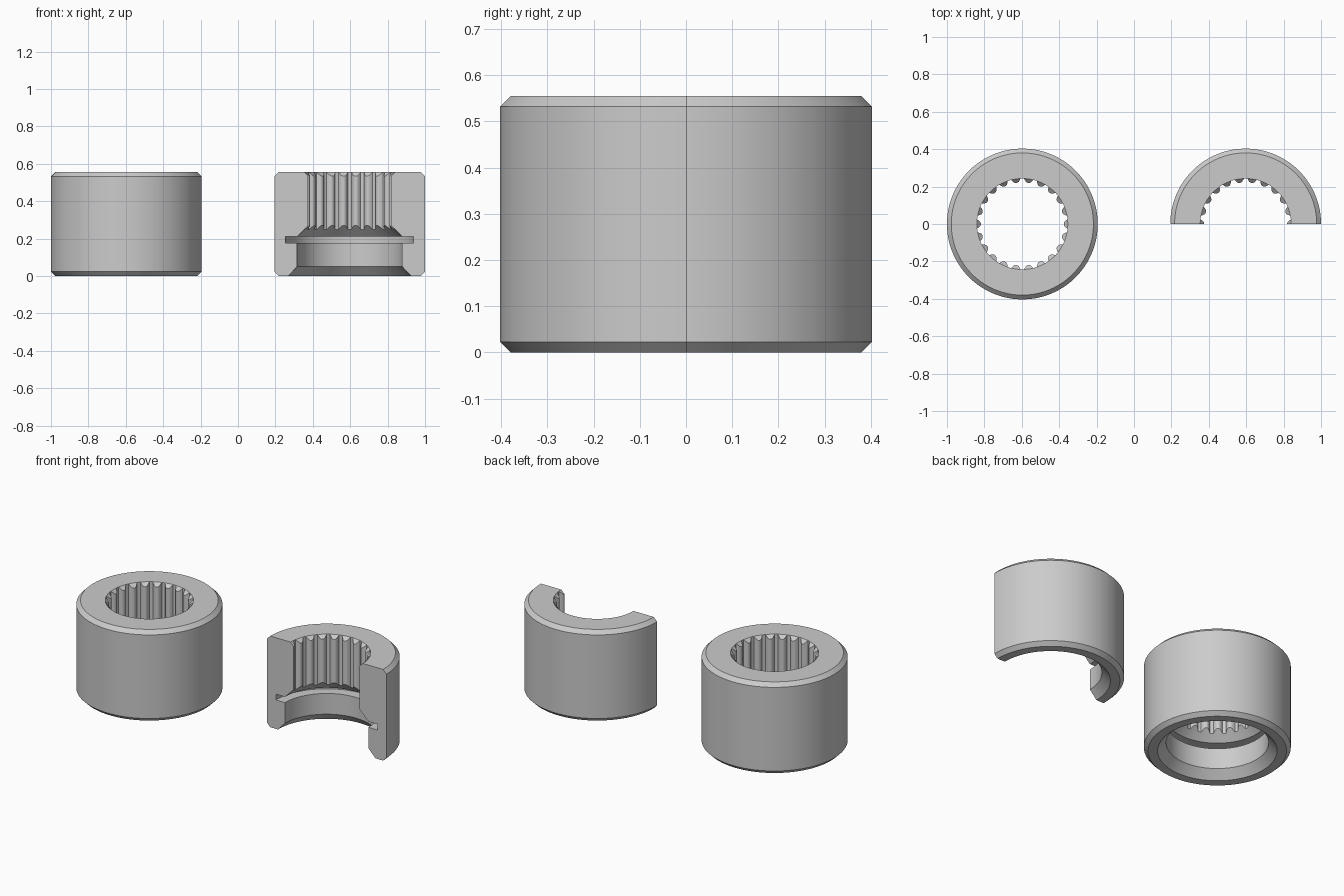
import bpy, bmesh, math

if "Cube" in bpy.data.objects:
    bpy.data.objects.remove(bpy.data.objects["Cube"])

TEETH = 22
R_OUT, HEIGHT, BEVEL = 0.403, 0.555, 0.023
R_ROOT, R_TIP = 0.243, 0.222
# one spline tooth period: (fraction of pitch, tooth height 0..1)
TOOTH = [(0, 1), (.1, .97), (.2, .8), (.29, .4), (.36, 0), (.5, 0),
         (.64, 0), (.71, .4), (.8, .8), (.9, .97)]


def section(h):
    """Closed wall profile (radius, z) for tooth height h."""
    r = R_ROOT - (R_ROOT - R_TIP) * h
    return [
        # outer wall with chamfers
        (R_OUT - BEVEL, 0), (R_OUT, BEVEL), (R_OUT, HEIGHT - BEVEL), (R_OUT - BEVEL, HEIGHT),
        # splined bore, chamfered at both ends
        (R_ROOT, HEIGHT), (r, HEIGHT - (R_ROOT - r)), (r, 0.211 + (0.281 - r)),
        # lower cone, retaining groove, counterbore and entry chamfer
        (0.281, 0.211), (0.342, 0.211), (0.342, 0.176), (0.281, 0.176), (0.281, 0.05), (0.328, 0),
    ]


def sleeve(name, cx, teeth, closed):
    pitch = 2 * math.pi / TEETH
    steps = [((i + f) * pitch, h) for i in range(teeth) for f, h in TOOTH]
    if not closed:
        steps.append((teeth * pitch, 1))
    bm = bmesh.new()
    rings = [[bm.verts.new((r * math.cos(a), r * math.sin(a), z)) for r, z in section(h)]
             for a, h in steps]
    pairs = list(zip(rings, rings[1:]))
    if closed:
        pairs.append((rings[-1], rings[0]))
    n = len(rings[0])
    for a, b in pairs:
        for j in range(n):
            k = (j + 1) % n
            bm.faces.new((a[j], b[j], b[k], a[k]))
    # flat section faces of the cutaway
    if not closed:
        bm.faces.new(rings[0])
        bm.faces.new(rings[-1][::-1])
    bmesh.ops.remove_doubles(bm, verts=bm.verts, dist=1e-5)
    bmesh.ops.recalc_face_normals(bm, faces=bm.faces)
    me = bpy.data.meshes.new(name)
    bm.to_mesh(me)
    bm.free()
    ob = bpy.data.objects.new(name, me)
    ob.location.x = cx
    bpy.context.collection.objects.link(ob)
    bpy.ops.object.select_all(action='DESELECT')
    ob.select_set(True)
    bpy.context.view_layer.objects.active = ob
    bpy.ops.object.shade_smooth_by_angle(angle=math.radians(25))


# complete sleeve and half-section sleeve
sleeve("splined_sleeve", -0.597, TEETH, True)
sleeve("splined_sleeve_cutaway", 0.597, TEETH // 2, False)
